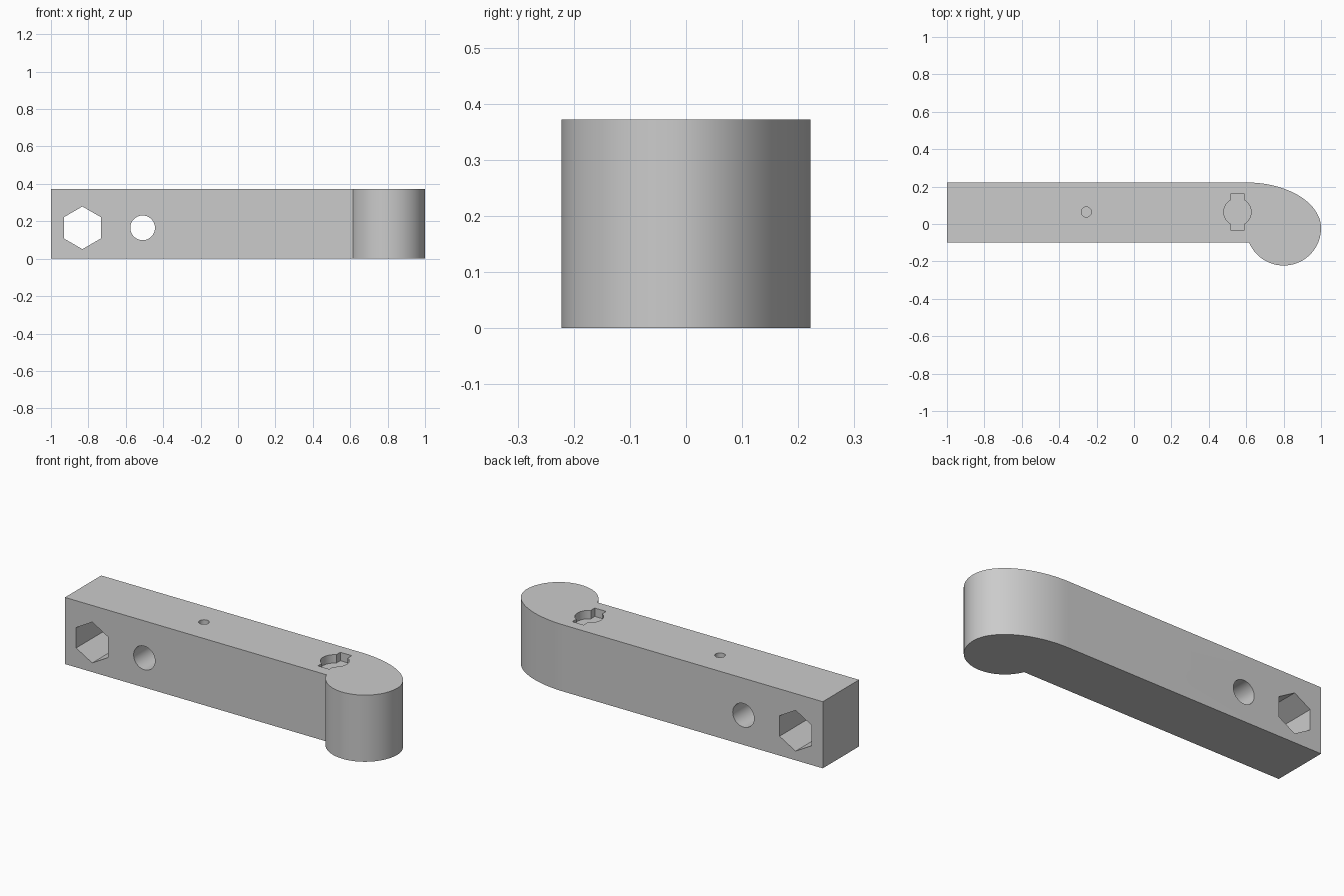
import bpy
import bmesh
import math

cube = bpy.data.objects.get("Cube")
if cube:
    bpy.data.objects.remove(cube, do_unlink=True)

HEIGHT = 0.372
BACK = 0.222
FRONT = -0.098
KNOB_X, KNOB_Y, KNOB_R = 0.8, -0.022, 0.2
MID_Z = 0.165

grey = bpy.data.materials.new("light_grey")
grey.use_nodes = True
colour = (0.6, 0.6, 0.6, 1)
grey.diffuse_color = colour
grey.node_tree.nodes["Principled BSDF"].inputs["Base Color"].default_value = colour


def prism(name, points, z0, z1):
    """Extrude a flat outline between two heights."""
    bm = bmesh.new()
    face = bm.faces.new([bm.verts.new((x, y, z0)) for x, y in points])
    grown = bmesh.ops.extrude_face_region(bm, geom=[face])
    verts = [v for v in grown["geom"] if isinstance(v, bmesh.types.BMVert)]
    bmesh.ops.translate(bm, verts=verts, vec=(0, 0, z1 - z0))
    bmesh.ops.recalc_face_normals(bm, faces=bm.faces)
    mesh = bpy.data.meshes.new(name)
    bm.to_mesh(mesh)
    bm.free()
    mesh.materials.append(grey)
    obj = bpy.data.objects.new(name, mesh)
    bpy.context.collection.objects.link(obj)
    return obj


def arc(cx, cy, rx, ry, start, end, steps):
    angles = [start + (end - start) * i / steps for i in range(steps + 1)]
    return [(cx + rx * math.cos(a), cy + ry * math.sin(a)) for a in angles]


def ring(cx, cy, r, sides, start=0):
    return arc(cx, cy, r, r, start, start + math.tau, sides)[:-1]


# Bar outline: straight arm, elliptical shoulder, round knob
notch = math.pi - math.asin((FRONT - KNOB_Y) / KNOB_R)
outline = [(-1, FRONT), (-1, BACK)]
outline += arc(0.6, KNOB_Y, 0.4, BACK - KNOB_Y, math.pi / 2, 0, 40)
outline += arc(KNOB_X, KNOB_Y, KNOB_R, KNOB_R, 0, notch - math.tau, 48)[1:]
bar = prism("handle_bar", outline, 0, HEIGHT)

# Cross holes through the arm
cutters = []
for name, x, r, sides in (("hex_hole", -0.832, 0.114, 6), ("bolt_hole", -0.51, 0.066, 48)):
    hole = prism(name, ring(x, MID_Z, r, sides, math.pi / 2), -0.4, 0.4)
    hole.rotation_euler.x = math.pi / 2
    cutters.append(hole)

# Small pin hole and round pocket with key slots in the top
cutters.append(prism("pin_hole", ring(-0.255, 0.064, 0.027, 32), 0.2, 0.5))
px, py, pr, half, reach = 0.553, 0.064, 0.073, 0.035, 0.099
side = math.acos(half / pr)
pocket = [(px + half, py + reach), (px - half, py + reach)]
pocket += arc(px, py, pr, pr, math.pi - side, math.pi + side, 24)
pocket += [(px - half, py - reach), (px + half, py - reach)]
pocket += arc(px, py, pr, pr, -side, side, 24)
cutters.append(prism("key_pocket", pocket, 0.325, 0.5))

for cutter in cutters:
    mod = bar.modifiers.new(cutter.name, "BOOLEAN")
    mod.operation = "DIFFERENCE"
    mod.solver = "EXACT"
    mod.object = cutter

# Bake the cuts, then remove the cutters
bpy.context.view_layer.objects.active = bar
bar.select_set(True)
for mod in list(bar.modifiers):
    bpy.ops.object.modifier_apply(modifier=mod.name)
for cutter in cutters:
    bpy.data.objects.remove(cutter, do_unlink=True)
bpy.ops.object.shade_smooth_by_angle(angle=math.radians(30))
